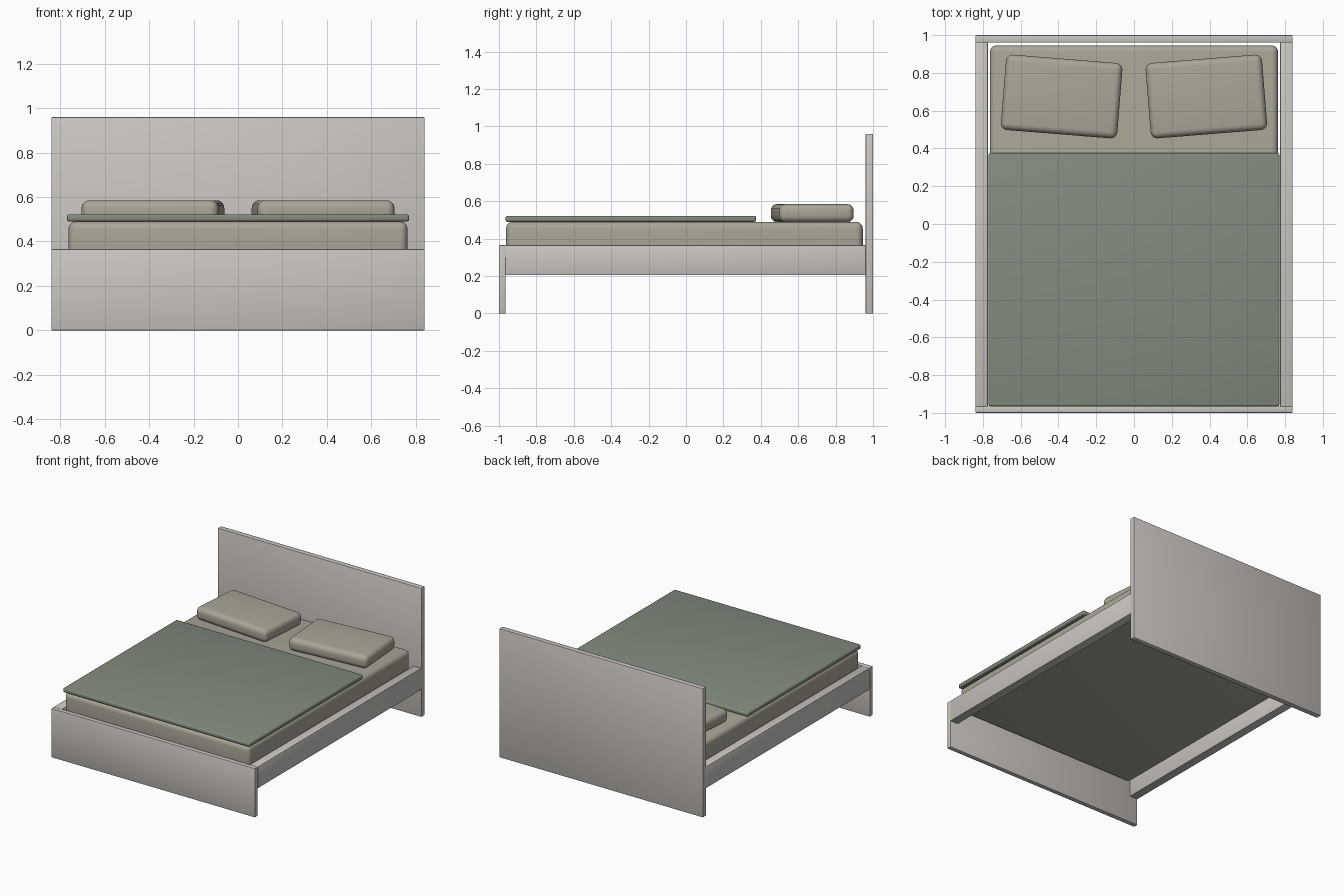
import bpy
import math

cube = bpy.data.objects.get("Cube")
if cube:
    bpy.data.objects.remove(cube, do_unlink=True)


def material(name, r, g, b):
    m = bpy.data.materials.new(name)
    m.use_nodes = True
    m.diffuse_color = (r, g, b, 1)
    m.node_tree.nodes["Principled BSDF"].inputs["Base Color"].default_value = (r, g, b, 1)
    return m


frame_paint = material("warm pale grey", 0.59, 0.56, 0.53)
linen = material("beige linen", 0.40, 0.38, 0.31)
wool = material("sage green", 0.225, 0.26, 0.21)


def box(name, low, high, mat, bevel, segments=2, turn=0):
    """Rounded box between two corners, turned about its own centre."""
    centre = [(a + b) / 2 for a, b in zip(low, high)]
    bpy.ops.mesh.primitive_cube_add(size=1, location=centre)
    ob = bpy.context.object
    ob.name = name
    ob.scale = [b - a for a, b in zip(low, high)]
    bpy.ops.object.transform_apply(location=False, rotation=False, scale=True)
    ob.rotation_euler.z = turn
    ob.data.materials.append(mat)
    mod = ob.modifiers.new("Rounded edges", "BEVEL")
    mod.width = bevel
    mod.segments = segments
    bpy.ops.object.modifier_apply(modifier=mod.name)
    bpy.ops.object.shade_smooth_by_angle(angle=math.radians(35))
    return ob


# Frame boards
box("headboard", (-0.84, 0.96, 0), (0.84, 1, 0.96), frame_paint, 0.004)
box("footboard", (-0.84, -1, 0), (0.84, -0.965, 0.365), frame_paint, 0.004)
for side, x in (("left", 0.807), ("right", -0.807)):
    box(side + "_rail", (x - 0.033, -0.966, 0.205), (x + 0.033, 0.961, 0.365),
        frame_paint, 0.003)

# Bedding
box("mattress", (-0.763, -0.962, 0.30), (0.763, 0.945, 0.49), linen, 0.035, 5)
box("blanket", (-0.77, -0.965, 0.49), (0.77, 0.375, 0.522), wool, 0.01, 3)

# Pillows, each turned slightly toward the middle
for side, s in (("left", 1), ("right", -1)):
    x, y = s * 0.383, 0.675
    box(side + "_pillow", (x - 0.309, y - 0.2, 0.488), (x + 0.309, y + 0.2, 0.585),
        linen, 0.035, 5, s * 0.08)
